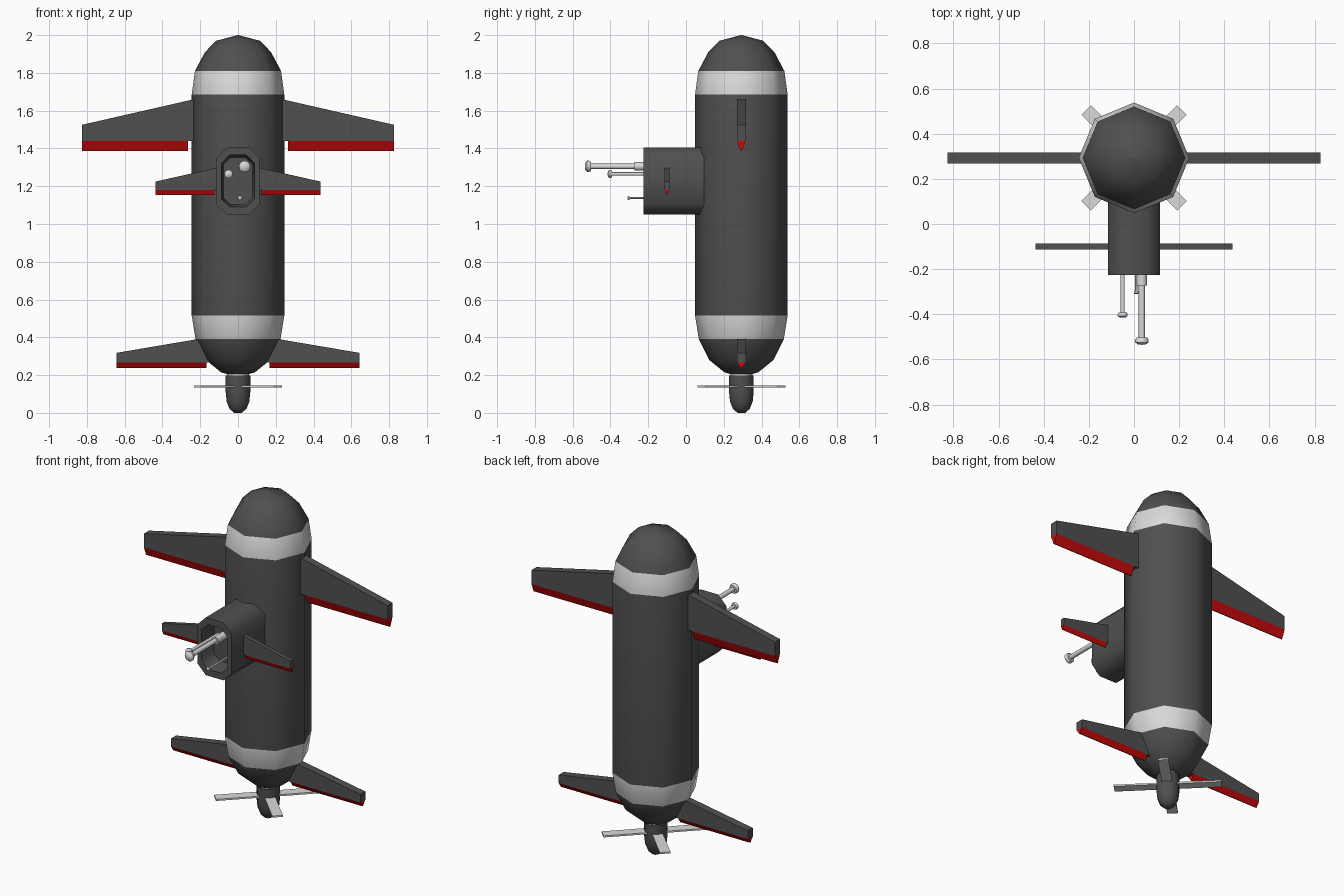
import bpy, bmesh
from math import radians, cos, sin, pi
from mathutils import Matrix, Vector

cube = bpy.data.objects.get("Cube")
if cube:
    bpy.data.objects.remove(cube, do_unlink=True)


def material(name, colour):
    m = bpy.data.materials.new(name)
    m.use_nodes = True
    m.diffuse_color = (*colour, 1)
    m.node_tree.nodes["Principled BSDF"].inputs["Base Color"].default_value = (*colour, 1)
    return m


DARK = material("dark grey", (0.08, 0.08, 0.08))
LIGHT = material("light grey", (0.7, 0.7, 0.7))
RED = material("red", (0.6, 0.003, 0.003))
AXIS_Y = 0.293


def finish(name, bm, mats, smooth=None, mirror=False):
    bmesh.ops.remove_doubles(bm, verts=bm.verts, dist=1e-5)
    bmesh.ops.recalc_face_normals(bm, faces=bm.faces)
    mesh = bpy.data.meshes.new(name)
    bm.to_mesh(mesh)
    bm.free()
    for m in mats:
        mesh.materials.append(m)
    ob = bpy.data.objects.new(name, mesh)
    bpy.context.collection.objects.link(ob)
    if mirror:
        ob.modifiers.new("mirror", "MIRROR")
    if smooth:
        bpy.ops.object.select_all(action="DESELECT")
        ob.select_set(True)
        bpy.context.view_layer.objects.active = ob
        bpy.ops.object.shade_smooth_by_angle(angle=radians(smooth))
    return ob


def bridge(bm, loops, cap=True):
    """Skin consecutive point loops, optionally closing both ends."""
    rings = [[bm.verts.new(p) for p in loop] for loop in loops]
    for a, b in zip(rings, rings[1:]):
        for i in range(len(a)):
            j = (i + 1) % len(a)
            bm.faces.new((a[i], a[j], b[j], b[i]))
    if cap:
        bm.faces.new(rings[0])
        bm.faces.new(rings[-1])


def lathe(name, profile, sides, mats, matrix, smooth=50, rule=None):
    """Turn (radius, height) points around local z."""
    bm = bmesh.new()
    bridge(bm, [[(r * cos(2 * pi * i / sides), r * sin(2 * pi * i / sides), h)
                 for i in range(sides)] for r, h in profile])
    bmesh.ops.transform(bm, matrix=matrix, verts=bm.verts)
    if rule:
        for f in bm.faces:
            f.material_index = rule(f.calc_center_median())
    return finish(name, bm, mats, smooth)


# Hull with a pale band near each end
on_axis = Matrix.Translation((0, AXIS_Y, 0))
hull_profile = [(0.055, 0.205), (0.09, 0.215), (0.17, 0.28), (0.225, 0.39), (0.245, 0.515),
                (0.245, 1.685), (0.228, 1.81), (0.175, 1.91), (0.116, 1.97), (0.002, 2.0)]
lathe("hull", hull_profile, 8, [DARK, LIGHT], on_axis, 60,
      lambda c: int(0.39 < c.z < 0.515 or 1.685 < c.z < 1.81))

# Propeller collar, hub and blades
lathe("propeller_collar", [(0.058, 0.192), (0.058, 0.213)], 12, [LIGHT], on_axis)
lathe("propeller_hub", [(0.02, 0.0), (0.045, 0.022), (0.06, 0.06), (0.065, 0.11),
                        (0.065, 0.197)], 12, [DARK], on_axis)
for k in range(4):
    bm = bmesh.new()
    bmesh.ops.create_cube(bm, size=1, matrix=Matrix.Translation((0.165, 0, 0))
                          @ Matrix.Diagonal((0.27, 0.06, 0.01, 1)))
    bmesh.ops.transform(bm, verts=bm.verts, matrix=Matrix.Translation((0, AXIS_Y, 0.14))
                        @ Matrix.Rotation(radians(45 + 90 * k), 4, "Z"))
    finish(f"propeller_blade_{k + 1}", bm, [LIGHT])


def fins(name, y, half, root, tip, mid, low, flap_x):
    """Pair of tapered fins, each with a red wedge along the trailing edge."""
    (x0, z0), (x1, z1) = root, tip
    bm = bmesh.new()
    bridge(bm, [[(x0, v, mid), (x1, v, mid), (x1, v, z1), (x0, v, z0)]
                for v in (y - half, y + half)])
    finish(name, bm, [DARK], mirror=True)
    bm = bmesh.new()
    bridge(bm, [[(x, y - half, mid), (x, y + half, mid), (x, y + half * 0.1, low),
                 (x, y - half * 0.1, low)] for x in (flap_x, x1)])
    finish(name + "_flaps", bm, [RED], mirror=True)


fins("main_fins", AXIS_Y, 0.024, (0.2, 1.668), (0.827, 1.525), 1.44, 1.387, 0.265)
fins("tail_fins", AXIS_Y, 0.024, (0.1, 0.41), (0.642, 0.318), 0.268, 0.237, 0.168)
fins("tower_fins", -0.1, 0.013, (0.09, 1.302), (0.436, 1.225), 1.18, 1.154, 0.125)


# Tower with a recessed opening on its front
def tower_loop(y, w, h, c):
    corners = [(w, h - c), (w - c, h), (c - w, h), (-w, h - c),
               (-w, c - h), (c - w, -h), (w - c, -h), (w, c - h)]
    return [(x, y, 1.228 + z) for x, z in corners]


bm = bmesh.new()
bridge(bm, [tower_loop(0.14, 0.115, 0.177, 0.055), tower_loop(-0.226, 0.115, 0.177, 0.055),
            tower_loop(-0.226, 0.088, 0.137, 0.043), tower_loop(-0.12, 0.078, 0.125, 0.038)])
finish("tower", bm, [DARK], 50)

# Masts with flattened round heads
for name, x, z, tip, r, head in (("main_periscope", 0.035, 1.305, 0.535, 0.014, 0.03),
                                 ("second_periscope", -0.05, 1.265, 0.415, 0.009, 0.022),
                                 ("antenna", 0.01, 1.138, 0.31, 0.005, 0.011)):
    forward = Matrix.Translation((x, 0, z)) @ Matrix.Rotation(radians(90), 4, "X")
    t = head * 1.05
    lathe(name, [(r, 0.1), (r, tip - t), (head * 0.8, tip - t), (head, tip - t * 0.65),
                 (head, tip - t * 0.35), (head * 0.6, tip - t * 0.05), (0.001, tip)],
          12, [LIGHT], forward, 40)
    if name == "main_periscope":
        lathe("periscope_sleeve", [(0.023, 0.1), (0.023, 0.272)], 12, [LIGHT], forward, 40)
